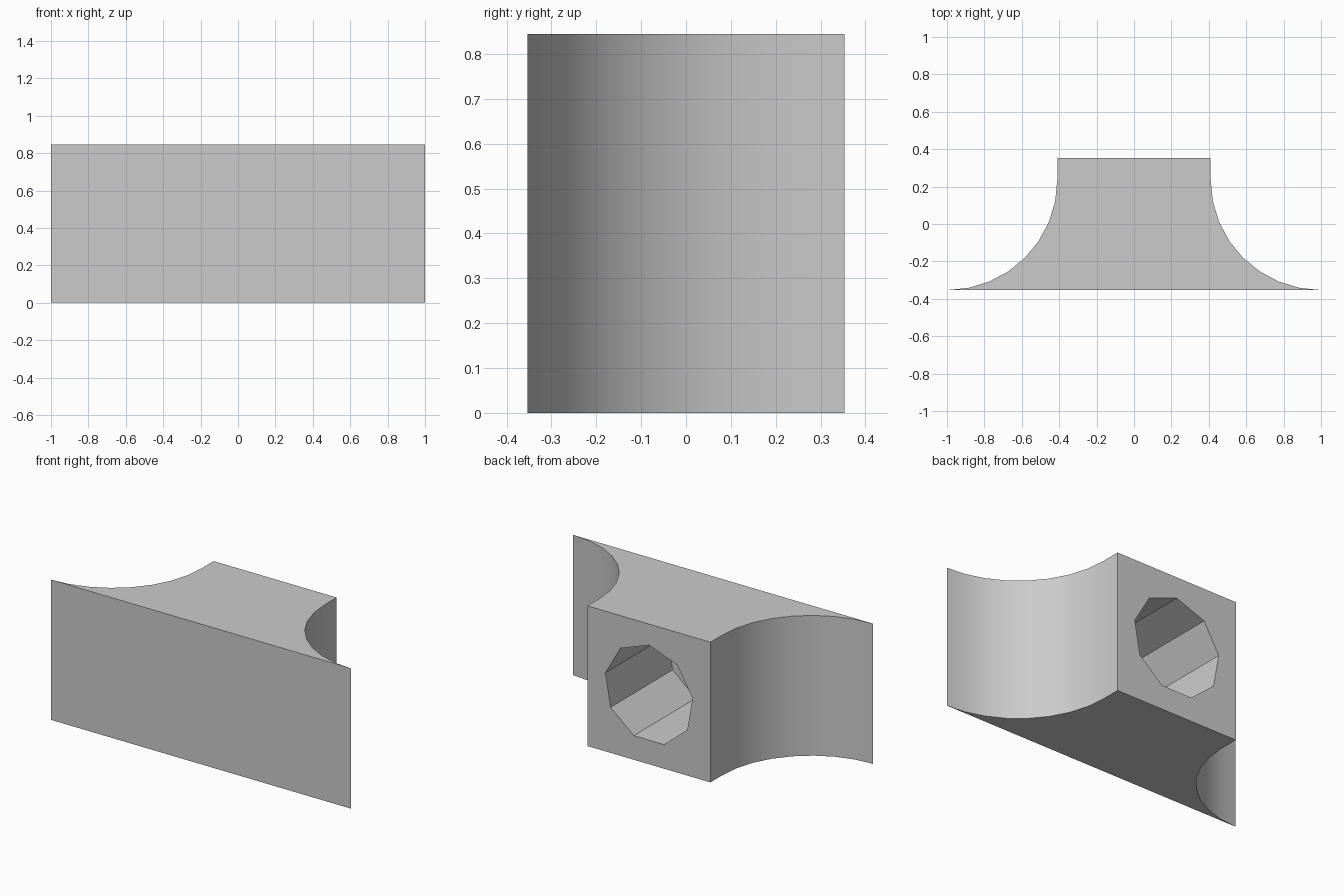
import bpy
import bmesh
from math import sin, cos, pi
from mathutils import Vector

cube = bpy.data.objects.get("Cube")
if cube:
    bpy.data.objects.remove(cube, do_unlink=True)

HALF_DEPTH = 0.353
HEIGHT = 0.845
COVE_RADIUS = 0.59
COVE_STEPS = 8
HOLE_RADIUS = 0.295
HOLE_SIDES = 9


def prism(name, outline, sweep):
    """Fill an outline of 3D points and sweep it along a vector."""
    bm = bmesh.new()
    face = bm.faces.new([bm.verts.new(p) for p in outline])
    swept = bmesh.ops.extrude_face_region(bm, geom=[face], use_keep_orig=True)
    verts = [g for g in swept["geom"] if isinstance(g, bmesh.types.BMVert)]
    bmesh.ops.translate(bm, verts=verts, vec=Vector(sweep))
    bmesh.ops.recalc_face_normals(bm, faces=bm.faces)
    mesh = bpy.data.meshes.new(name)
    bm.to_mesh(mesh)
    bm.free()
    obj = bpy.data.objects.new(name, mesh)
    bpy.context.collection.objects.link(obj)
    return obj


# Grey material
grey = bpy.data.materials.new("light_grey")
grey.use_nodes = True
colour = (0.6, 0.6, 0.6, 1)
grey.diffuse_color = colour
grey.node_tree.nodes["Principled BSDF"].inputs["Base Color"].default_value = colour

# Block with a quarter-round cove on each side
cove_y = COVE_RADIUS - HALF_DEPTH
right_side = [(1, -HALF_DEPTH, 0)]
for i in range(COVE_STEPS - 1, -1, -1):
    a = i / COVE_STEPS * pi / 2
    right_side.append((1 - COVE_RADIUS * cos(a), cove_y - COVE_RADIUS * sin(a), 0))
right_side.append((1 - COVE_RADIUS, HALF_DEPTH, 0))
left_side = [(-x, y, z) for x, y, z in reversed(right_side)]
block = prism("coved_block", right_side + left_side, (0, 0, HEIGHT))
block.data.materials.append(grey)

# Blind nine-sided socket cut into the back
angles = [2 * pi * i / HOLE_SIDES for i in range(HOLE_SIDES)]
socket = [(HOLE_RADIUS * sin(a), -cove_y, HEIGHT / 2 + HOLE_RADIUS * cos(a)) for a in angles]
cutter = prism("socket_cutter", socket, (0, 1, 0))
cutter.data.materials.append(grey)
cutter.hide_render = True

bpy.ops.object.select_all(action="DESELECT")
block.select_set(True)
bpy.context.view_layer.objects.active = block
cut = block.modifiers.new("socket", "BOOLEAN")
cut.operation = "DIFFERENCE"
cut.solver = "EXACT"
cut.object = cutter
bpy.ops.object.modifier_apply(modifier=cut.name)
bpy.data.objects.remove(cutter, do_unlink=True)

# Smooth coves, crisp edges elsewhere
bpy.ops.object.shade_smooth_by_angle(angle=pi / 6)
